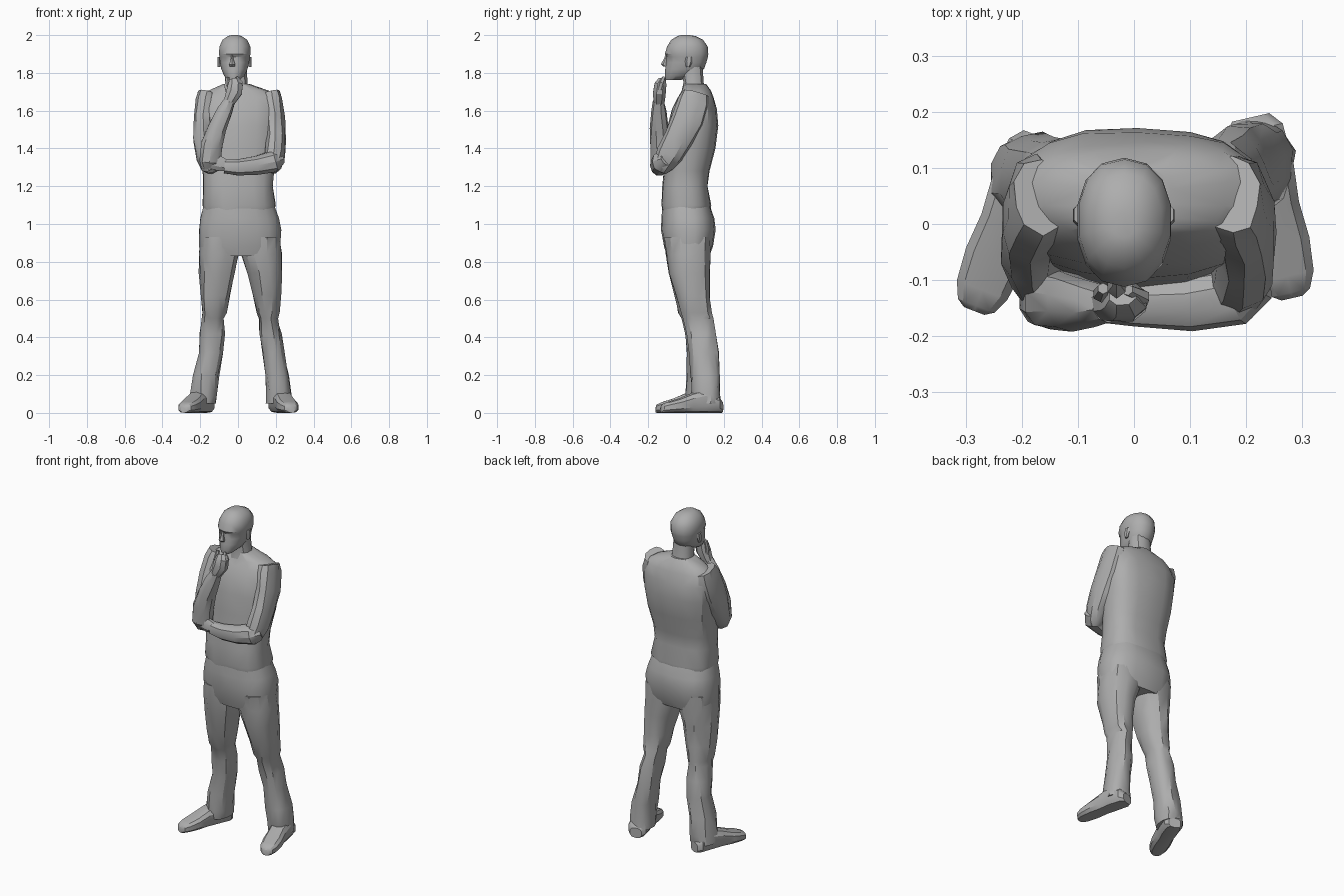
import bpy, bmesh, math, random
from mathutils import Vector

random.seed(4)
grey = bpy.data.materials.new("stone grey")
grey.diffuse_color = (0.42, 0.42, 0.42, 1)


def skin(name, rings, angle=32, fold=0.0):
    """Join rings of points into a closed skin; fold adds small cloth creases."""
    bm = bmesh.new()
    loops = []
    for ring in rings:
        loops.append([bm.verts.new(p + Vector((random.uniform(-fold, fold), random.uniform(-fold, fold), 0)))
                      for p in ring])
    n = len(loops[0])
    for a, b in zip(loops, loops[1:]):
        for i in range(n):
            j = (i + 1) % n
            bm.faces.new((a[i], a[j], b[j], b[i]))
    bm.faces.new(loops[0][::-1])
    bm.faces.new(loops[-1])
    bmesh.ops.triangulate(bm, faces=[f for f in bm.faces if len(f.verts) == 4])
    bmesh.ops.recalc_face_normals(bm, faces=bm.faces)
    mesh = bpy.data.meshes.new(name)
    bm.to_mesh(mesh)
    bm.free()
    mesh.materials.append(grey)
    ob = bpy.data.objects.new(name, mesh)
    bpy.context.collection.objects.link(ob)
    bpy.ops.object.select_all(action='DESELECT')
    ob.select_set(True)
    bpy.context.view_layer.objects.active = ob
    bpy.ops.object.shade_smooth_by_angle(angle=math.radians(angle))
    return ob


def oval(c, u, v, n, power):
    """Rounded box or oval around c, spanned by u and v."""
    pts = []
    for i in range(n):
        t = 2 * math.pi * (i + 0.5) / n
        cs, sn = math.cos(t), math.sin(t)
        pts.append(c + u * math.copysign(abs(cs) ** power, cs) + v * math.copysign(abs(sn) ** power, sn))
    return pts


def stack(name, levels, n=14, power=0.85, **kw):
    """Levels: z, x min, x max, y min, y max."""
    rings = []
    for z, x0, x1, y0, y1 in levels:
        rings.append(oval(Vector(((x0 + x1) / 2, (y0 + y1) / 2, z)),
                          Vector(((x1 - x0) / 2, 0, 0)), Vector((0, (y1 - y0) / 2, 0)), n, power))
    return skin(name, rings, **kw)


def limb(name, path, ref, n=10, **kw):
    """Path: x, y, z, radius along ref, radius across it."""
    pts = [Vector(p[:3]) for p in path]
    rings = []
    for i, p in enumerate(path):
        t = (pts[min(i + 1, len(pts) - 1)] - pts[max(i - 1, 0)]).normalized()
        r = Vector(ref)
        u = (r - t * r.dot(t)).normalized()
        rings.append(oval(pts[i], u * p[3], t.cross(u) * p[4], n, 0.9))
    return skin(name, rings, **kw)


# Shirt and shoulders
stack("torso", [
    (1.07, -0.185, 0.195, -0.125, 0.13), (1.10, -0.19, 0.20, -0.13, 0.135),
    (1.20, -0.185, 0.188, -0.125, 0.115), (1.28, -0.188, 0.192, -0.115, 0.125),
    (1.40, -0.20, 0.21, -0.105, 0.155), (1.52, -0.21, 0.22, -0.095, 0.172),
    (1.61, -0.215, 0.225, -0.075, 0.165), (1.67, -0.205, 0.22, -0.045, 0.145),
    (1.705, -0.16, 0.165, -0.025, 0.13), (1.74, -0.08, 0.065, -0.01, 0.105)],
    n=18, power=0.78, fold=0.003)

# Collar and neck
stack("neck", [(1.68, -0.08, 0.065, -0.03, 0.11), (1.75, -0.07, 0.052, -0.015, 0.095),
               (1.83, -0.07, 0.048, -0.03, 0.09)], n=12)

# Head, chin to crown
stack("head", [
    (1.762, -0.055, 0.01, -0.108, -0.03), (1.785, -0.075, 0.035, -0.112, 0.045),
    (1.82, -0.09, 0.052, -0.11, 0.095), (1.855, -0.097, 0.06, -0.105, 0.108),
    (1.885, -0.10, 0.065, -0.102, 0.116), (1.90, -0.103, 0.068, -0.112, 0.118),
    (1.94, -0.10, 0.067, -0.10, 0.115), (1.975, -0.083, 0.05, -0.078, 0.09),
    (1.995, -0.055, 0.02, -0.045, 0.05), (2.0, -0.035, 0.0, -0.025, 0.02)],
    n=14, power=0.9, angle=35)
stack("nose", [(1.835, -0.047, -0.015, -0.122, -0.08), (1.845, -0.049, -0.013, -0.133, -0.08),
               (1.87, -0.04, -0.022, -0.12, -0.08), (1.895, -0.036, -0.026, -0.108, -0.08)], n=6)
for side, x in (("right", -0.1), ("left", 0.063)):
    stack(side + "_ear", [(1.83, x - .008, x + .008, 0.0, 0.02), (1.86, x - .01, x + .01, -0.005, 0.035),
                          (1.885, x - .008, x + .008, 0.0, 0.035)], n=6)

# Trouser seat
stack("hips", [
    (0.83, -0.195, 0.22, -0.10, 0.125), (0.88, -0.208, 0.228, -0.118, 0.145),
    (0.97, -0.21, 0.23, -0.13, 0.158), (1.03, -0.20, 0.218, -0.13, 0.15),
    (1.10, -0.182, 0.192, -0.125, 0.128)], n=18, power=0.8, fold=0.003)

# Trouser legs
stack("right_leg", [
    (0.05, -0.255, -0.115, 0.005, 0.16), (0.10, -0.25, -0.11, 0.0, 0.165), (0.20, -0.235, -0.10, 0.0, 0.155),
    (0.32, -0.208, -0.08, 0.0, 0.15), (0.42, -0.205, -0.072, -0.01, 0.14),
    (0.50, -0.19, -0.07, -0.025, 0.125), (0.53, -0.187, -0.062, -0.045, 0.122), (0.62, -0.195, -0.045, -0.065, 0.12),
    (0.74, -0.205, -0.018, -0.095, 0.12), (0.84, -0.207, 0.008, -0.11, 0.13),
    (0.93, -0.20, 0.0, -0.115, 0.135)], n=12, fold=0.006)
stack("left_leg", [
    (0.05, 0.145, 0.285, 0.045, 0.182), (0.10, 0.148, 0.285, 0.03, 0.182), (0.20, 0.14, 0.268, 0.025, 0.178),
    (0.32, 0.125, 0.245, 0.015, 0.172), (0.42, 0.115, 0.23, 0.005, 0.16),
    (0.50, 0.11, 0.212, -0.015, 0.145), (0.53, 0.10, 0.222, -0.03, 0.14), (0.62, 0.08, 0.228, -0.055, 0.13),
    (0.74, 0.048, 0.233, -0.09, 0.125), (0.84, 0.012, 0.232, -0.108, 0.13),
    (0.93, 0.02, 0.222, -0.115, 0.135)], n=12, fold=0.006)


# Shoes, each from heel to toe: fraction of length, half width, height
def shoe(name, heel, toe):
    heel, toe = Vector(heel), Vector(toe)
    across = Vector((-(toe - heel).y, (toe - heel).x, 0)).normalized()
    rings = []
    for f, w, h in ((0, .035, .06), (.07, .055, .09), (.3, .058, .125), (.5, .052, .105),
                    (.7, .056, .078), (.88, .05, .06), (.97, .036, .048), (1, .02, .035)):
        rings.append(oval(heel.lerp(toe, f) + Vector((0, 0, h / 2)), across * w, Vector((0, 0, h / 2)), 10, 0.7))
    skin(name, rings)


shoe("right_shoe", (-0.165, 0.155, 0), (-0.285, -0.155, 0))
shoe("left_shoe", (0.208, 0.19, 0), (0.282, -0.132, 0))

# Arm raised to the chin
limb("right_upper_arm", [
    (-0.165, 0.05, 1.69, .05, .07), (-0.175, 0.04, 1.65, .052, .085), (-0.185, 0.01, 1.55, .055, .085),
    (-0.185, -0.04, 1.45, .055, .08), (-0.165, -0.09, 1.36, .055, .072),
    (-0.145, -0.125, 1.305, .052, .05), (-0.135, -0.14, 1.28, .03, .025)], (1, 0, 0), fold=0.004)
limb("right_forearm", [
    (-0.155, -0.12, 1.28, .035, .03), (-0.15, -0.13, 1.33, .06, .055), (-0.14, -0.135, 1.42, .06, .055),
    (-0.11, -0.14, 1.51, .052, .05), (-0.07, -0.145, 1.60, .042, .04),
    (-0.045, -0.145, 1.65, .03, .03)], (1, 0, 0), fold=0.003)
limb("right_hand", [
    (-0.06, -0.145, 1.62, .025, .025), (-0.04, -0.142, 1.66, .035, .033), (-0.02, -0.14, 1.70, .045, .036),
    (-0.015, -0.135, 1.74, .04, .034), (-0.02, -0.125, 1.765, .026, .022)], (1, 0, 0), n=8)
limb("right_thumb", [(-0.05, -0.13, 1.69, .014, .014), (-0.06, -0.125, 1.73, .014, .014),
                     (-0.055, -0.115, 1.775, .01, .01)], (1, 0, 0), n=6)
limb("right_forefinger", [(0.01, -0.14, 1.71, .014, .014), (0.015, -0.13, 1.745, .014, .014),
                          (-0.01, -0.118, 1.775, .01, .01)], (1, 0, 0), n=6)

# Arm folded across the waist
limb("left_upper_arm", [
    (0.175, 0.05, 1.69, .05, .07), (0.185, 0.04, 1.65, .052, .085), (0.195, 0.01, 1.55, .056, .085),
    (0.20, -0.04, 1.45, .055, .08), (0.195, -0.085, 1.37, .055, .072),
    (0.18, -0.115, 1.31, .05, .052), (0.17, -0.125, 1.28, .03, .03)], (1, 0, 0), fold=0.004)
limb("left_forearm", [
    (0.225, -0.10, 1.345, .035, .035), (0.185, -0.125, 1.33, .058, .055), (0.10, -0.14, 1.31, .052, .05),
    (0.0, -0.14, 1.30, .045, .042), (-0.07, -0.14, 1.305, .038, .035)], (0, 0, 1), fold=0.003)
limb("left_hand", [(-0.05, -0.14, 1.305, .03, .025), (-0.10, -0.15, 1.32, .042, .025),
                   (-0.15, -0.155, 1.335, .04, .022), (-0.19, -0.13, 1.34, .028, .016)], (0, 0, 1), n=8)
